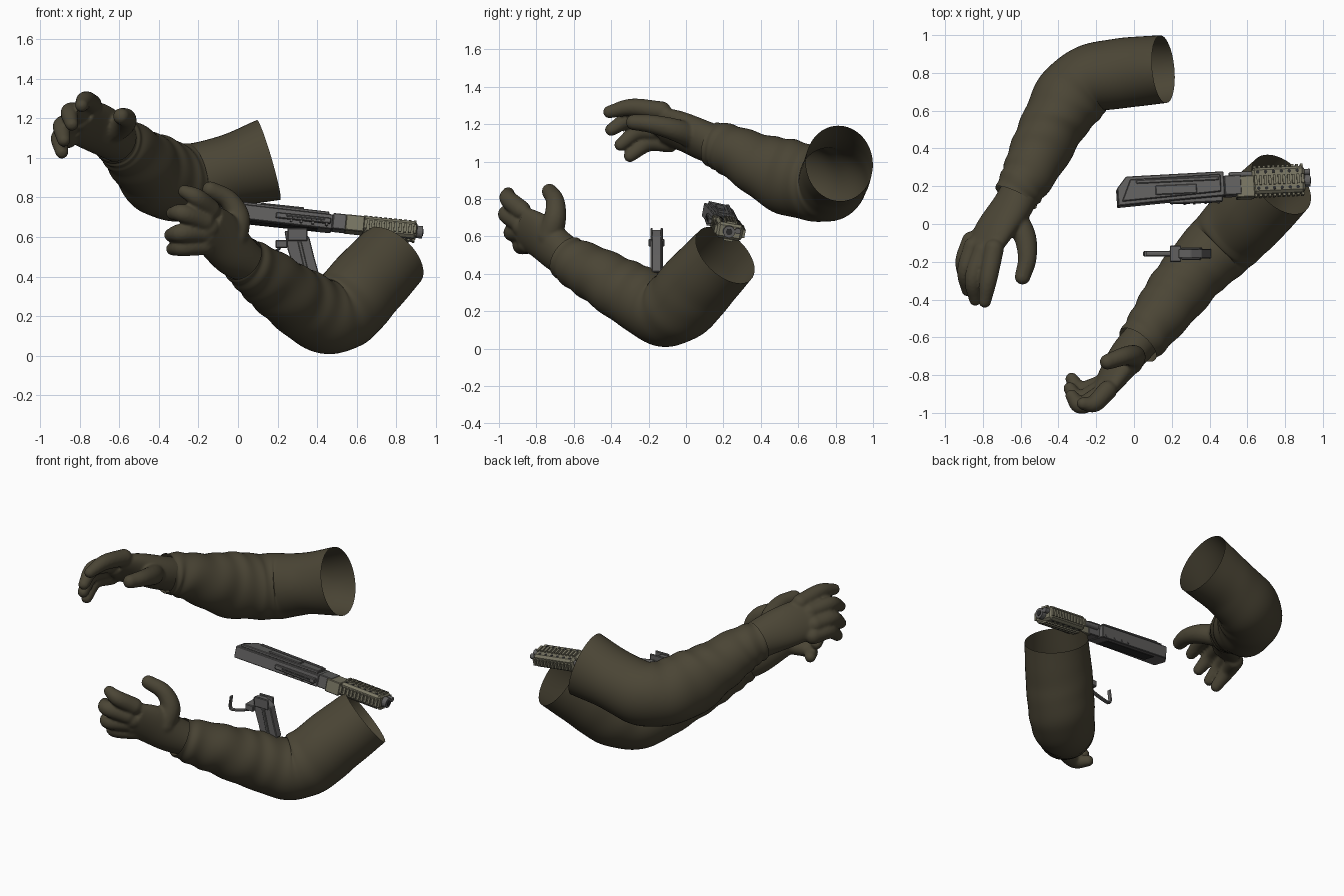
import bpy, bmesh, math
from mathutils import Vector, Matrix

cube = bpy.data.objects.get("Cube")
if cube:
    bpy.data.objects.remove(cube)

WORLD = Matrix.Identity(4)


def material(name, rgb):
    m = bpy.data.materials.new(name)
    m.use_nodes = True
    m.diffuse_color = (*rgb, 1)
    node = m.node_tree.nodes["Principled BSDF"]
    node.inputs["Base Color"].default_value = (*rgb, 1)
    node.inputs["Roughness"].default_value = 0.8
    return m


CLOTH = material("olive brown cloth", (0.07, 0.06, 0.036))
METAL = material("gun grey", (0.12, 0.117, 0.115))
TAN = material("dull tan", (0.19, 0.18, 0.125))
DARK = material("dark recess", (0.025, 0.025, 0.025))


def finish(name, bm, mat, smooth=False, matrix=WORLD):
    bmesh.ops.recalc_face_normals(bm, faces=bm.faces)
    me = bpy.data.meshes.new(name)
    bm.to_mesh(me)
    bm.free()
    me.materials.append(mat)
    ob = bpy.data.objects.new(name, me)
    bpy.context.collection.objects.link(ob)
    ob.matrix_world = matrix
    me.polygons.foreach_set("use_smooth", [smooth] * len(me.polygons))
    return ob


def spline(points, steps):
    """Smooth path through points of any dimension."""
    pts = [Vector(p) for p in points]
    pts = [pts[0] * 2 - pts[1]] + pts + [pts[-1] * 2 - pts[-2]]
    out = []
    for a, b, c, d in zip(pts, pts[1:], pts[2:], pts[3:]):
        for i in range(steps):
            t = i / steps
            out.append((b * 2 + (c - a) * t + (a * 2 - b * 5 + c * 4 - d) * t ** 2
                        + (b * 3 - a - c * 3 + d) * t ** 3) / 2)
    return out + [pts[-2]]


def tube(bm, points, ref, steps=6, sides=32, folds=0, caps=True):
    """Points hold x, y, z, side radius and optionally radius along ref."""
    path = spline([(*p, p[3])[:5] for p in points], steps)
    rings = []
    for i, p in enumerate(path):
        ahead, behind = path[min(i + 1, len(path) - 1)], path[max(i - 1, 0)]
        run = Vector(ahead[:3]) - Vector(behind[:3])
        side = run.cross(Vector(ref)).normalized()
        up = side.cross(run).normalized()
        f = i / (len(path) - 1)
        ring = []
        for k in range(sides):
            a = math.tau * k / sides
            swell = 1 + folds * f * math.sin(f * 52 + 1.8 * math.sin(a + f * 9))
            swell += folds * 0.5 * math.sin(f * 21 + 2 * a) * math.sin(math.pi * f)
            offset = side * math.cos(a) * p[3] + up * math.sin(a) * p[4]
            ring.append(bm.verts.new(Vector(p[:3]) + offset * swell))
        rings.append(ring)
    for r, s in zip(rings, rings[1:]):
        for k in range(sides):
            n = (k + 1) % sides
            bm.faces.new((r[k], r[n], s[n], s[k]))
    if caps:
        bm.faces.new(rings[0])
        bm.faces.new(rings[-1])


def ball(bm, centre, radius):
    bmesh.ops.create_uvsphere(bm, u_segments=16, v_segments=10, radius=radius,
                              matrix=Matrix.Translation(centre))


def arm(side, sleeve, palm, width, fingers, thumb):
    bm = bmesh.new()
    tube(bm, sleeve, (0, 0, 1), steps=10, sides=48, folds=0.03, caps=False)
    finish(side + "_sleeve", bm, CLOTH, True)
    # gloved hand: palm, fingers and thumb fused into one skin
    bm = bmesh.new()
    tube(bm, palm, width)
    ball(bm, palm[-1][:3], 0.06)
    for joints in fingers:
        pts = [(*j, r) for j, r in zip(joints, (0.052, 0.047, 0.034))]
        tube(bm, pts, (0.3, 0.2, 1), sides=16)
        ball(bm, joints[0], 0.052)
        ball(bm, joints[-1], 0.034)
    pts = [(*j, r) for j, r in zip(thumb, (0.07, 0.06, 0.05, 0.042))]
    tube(bm, pts, (1, 0, 0), sides=16)
    ball(bm, thumb[0], 0.07)
    ball(bm, thumb[-1], 0.042)
    hand = finish(side + "_hand", bm, CLOTH, True)
    skin = hand.modifiers.new("fuse", 'REMESH')
    skin.mode = 'VOXEL'
    skin.voxel_size = 0.009
    skin.use_smooth_shade = True
    soft = hand.modifiers.new("soften", 'SMOOTH')
    soft.factor, soft.iterations = 0.5, 4


# right arm, bent sideways, reaching forward
arm("right",
    [(.155, .82, .99, .18, .21), (-.05, .80, .93, .185), (-.22, .77, .88, .185, .195),
     (-.33, .68, .88, .19, .2), (-.42, .54, .92, .175, .2), (-.49, .40, .98, .16, .17),
     (-.56, .26, 1.05, .14), (-.60, .19, 1.08, .127), (-.625, .14, 1.095, .118)],
    [(-.57, .24, 1.06, .1), (-.64, .1, 1.11, .095, .12), (-.73, -.02, 1.16, .075, .13),
     (-.8, -.13, 1.19, .055, .125)],
    (.13, -.05, .17),
    [[(-.74, -.13, 1.27), (-.77, -.29, 1.29), (-.79, -.41, 1.265)],
     [(-.80, -.14, 1.22), (-.85, -.29, 1.23), (-.84, -.40, 1.17)],
     [(-.85, -.12, 1.16), (-.89, -.25, 1.16), (-.88, -.35, 1.09)],
     [(-.86, -.09, 1.1), (-.9, -.2, 1.1), (-.89, -.3, 1.03)]],
    [(-.65, .05, 1.13), (-.58, -.06, 1.17), (-.565, -.18, 1.2), (-.59, -.28, 1.21)])

# left arm, elbow low, palm turned inward
arm("left",
    [(.78, .21, .50, .19, .19), (.65, .08, .36, .2), (.54, -.03, .24, .2),
     (.44, -.13, .2, .185, .19), (.33, -.24, .26, .175), (.24, -.35, .32, .165),
     (.15, -.47, .39, .15), (.07, -.58, .45, .132), (.02, -.64, .49, .118)],
    [(.06, -.59, .46, .1), (-.02, -.68, .52, .095, .12), (-.09, -.78, .6, .075, .13),
     (-.15, -.87, .65, .055, .12)],
    (.05, -.04, .2),
    [[(-.14, -.88, .74), (-.21, -.95, .8), (-.27, -.95, .83)],
     [(-.17, -.90, .68), (-.28, -.96, .72), (-.33, -.91, .72)],
     [(-.18, -.88, .62), (-.29, -.93, .62), (-.34, -.87, .61)],
     [(-.17, -.85, .56), (-.28, -.88, .55), (-.33, -.82, .54)]],
    [(-.02, -.73, .6), (.0, -.7, .7), (-.05, -.7, .79), (-.14, -.73, .84)])

# frame shared by all parts of the firearm body
GUN = (Matrix.Translation((-.09, .165, .735)) @ Matrix.Rotation(.045, 4, 'Z')
       @ Matrix.Rotation(.105, 4, 'Y') @ Matrix.Rotation(-.18, 4, 'X'))


def bevel(ob, amount):
    b = ob.modifiers.new("bevel", 'BEVEL')
    b.width, b.segments = amount, 1


def box(name, low, high, mat, matrix=GUN, edge=0.004):
    bm = bmesh.new()
    low, high = Vector(low), Vector(high)
    bmesh.ops.create_cube(bm, size=1)
    bmesh.ops.scale(bm, vec=high - low, verts=bm.verts)
    bmesh.ops.translate(bm, vec=(low + high) / 2, verts=bm.verts)
    ob = finish(name, bm, mat, matrix=matrix)
    if edge:
        bevel(ob, edge)


def plate(name, outline, vector, mat, matrix=GUN):
    bm = bmesh.new()
    face = bm.faces.new([bm.verts.new(p) for p in outline])
    grown = bmesh.ops.extrude_face_region(bm, geom=[face])["geom"]
    bmesh.ops.translate(bm, vec=vector, verts=[g for g in grown if isinstance(g, bmesh.types.BMVert)])
    bevel(finish(name, bm, mat, matrix=matrix), 0.004)


def rod(name, start, end, radius, mat):
    start, end = Vector(start), Vector(end)
    spin = (end - start).to_track_quat('Z', 'Y').to_matrix().to_4x4()
    bm = bmesh.new()
    bmesh.ops.create_cone(bm, cap_ends=True, segments=16, radius1=radius, radius2=radius,
                          depth=(end - start).length,
                          matrix=Matrix.Translation((start + end) / 2) @ spin)
    finish(name, bm, mat, matrix=GUN)


# receiver with a chamfered rear, covers and pins
plate("receiver", [(x, y, -.043) for x, y in
      ((0, -.075), (0, .02), (.05, .08), (.57, .085), (.57, -.045), (.3, -.058))],
      (0, 0, .075), METAL)
plate("top_cover", [(x, y, .03) for x, y in
      ((.02, -.055), (.07, .06), (.55, .068), (.55, -.025), (.3, -.04))], (0, 0, .018), METAL)
box("cover_rib", (.1, .035, .045), (.54, .055, .055), METAL)
box("cover_step", (.2, -.03, .045), (.42, .02, .056), METAL)
box("side_rail", (.28, -.072, -.02), (.56, -.04, .008), METAL)
box("bolt_slot", (.33, -.0745, -.01), (.53, -.07, 0), DARK, edge=0)
box("underside_well", (.12, -.035, -.046), (.5, .05, -.042), DARK, edge=0)
for i, x in enumerate((.36, .41, .47, .54)):
    rod(f"pin_{i}", (x, -.075, -.026), (x, .088, -.026), .007, METAL)

# front block, handguard and barrel
box("barrel_block", (.57, -.045, -.04), (.66, .06, .04), METAL)
box("front_block", (.635, -.06, -.043), (.73, .055, .038), TAN)
box("handguard", (.72, -.045, -.043), (1.0, .095, .043), TAN, edge=.014)
rod("barrel", (.6, .02, 0), (1.03, .02, 0), .032, METAL)
rod("bore", (1.025, .02, 0), (1.034, .02, 0), .017, DARK)
rod("gas_tube", (.6, .065, .012), (1.03, .065, .012), .016, METAL)
for i in range(11):
    shift = Vector((.73 + i * .025, 0, 0))
    for label, low, high in (("right", (0, -.058, -.022), (.014, -.044, .022)),
                             ("left", (0, .094, -.022), (.014, .108, .022)),
                             ("top", (0, .0, .042), (.014, .05, .053)),
                             ("bottom", (0, .0, -.053), (.014, .05, -.042))):
        box(f"{label}_rail_tooth_{i}", shift + Vector(low), shift + Vector(high), TAN, edge=0)
for i in range(6):
    x = .75 + i * .042
    for j, y in enumerate((-.018, .07)):
        rod(f"vent_{i}_{j}", (x, y, -.0445), (x, y, .0445), .009, DARK)

# curved magazine with a hooked guard beside it
plate("magazine", [(x, -.182, z) for x, z in
      ((.235, .63), (.3, .635), (.36, .6), (.385, .5), (.41, .41), (.3, .37), (.275, .46), (.25, .54))],
      (0, .05, 0), METAL, WORLD)
for i, y in enumerate((-.19, -.136)):
    box(f"magazine_lip_{i}", (.25, y, .58), (.35, y + .012, .645), METAL, WORLD)
    plate(f"magazine_rib_{i}", [(x, y, z) for x, z in
          ((.3, .58), (.32, .58), (.36, .41), (.34, .41))], (0, .012, 0), METAL, WORLD)
box("catch_block", (.19, -.2, .545), (.25, -.115, .585), METAL, WORLD)
strip = bmesh.new()
tube(strip, [(x, -.157, z, .007, .015) for x, z in
     ((.22, .56), (.19, .53), (.08, .5), (.055, .515), (.062, .585))], (0, 1, 0), sides=8)
finish("guard_strip", strip, METAL)
